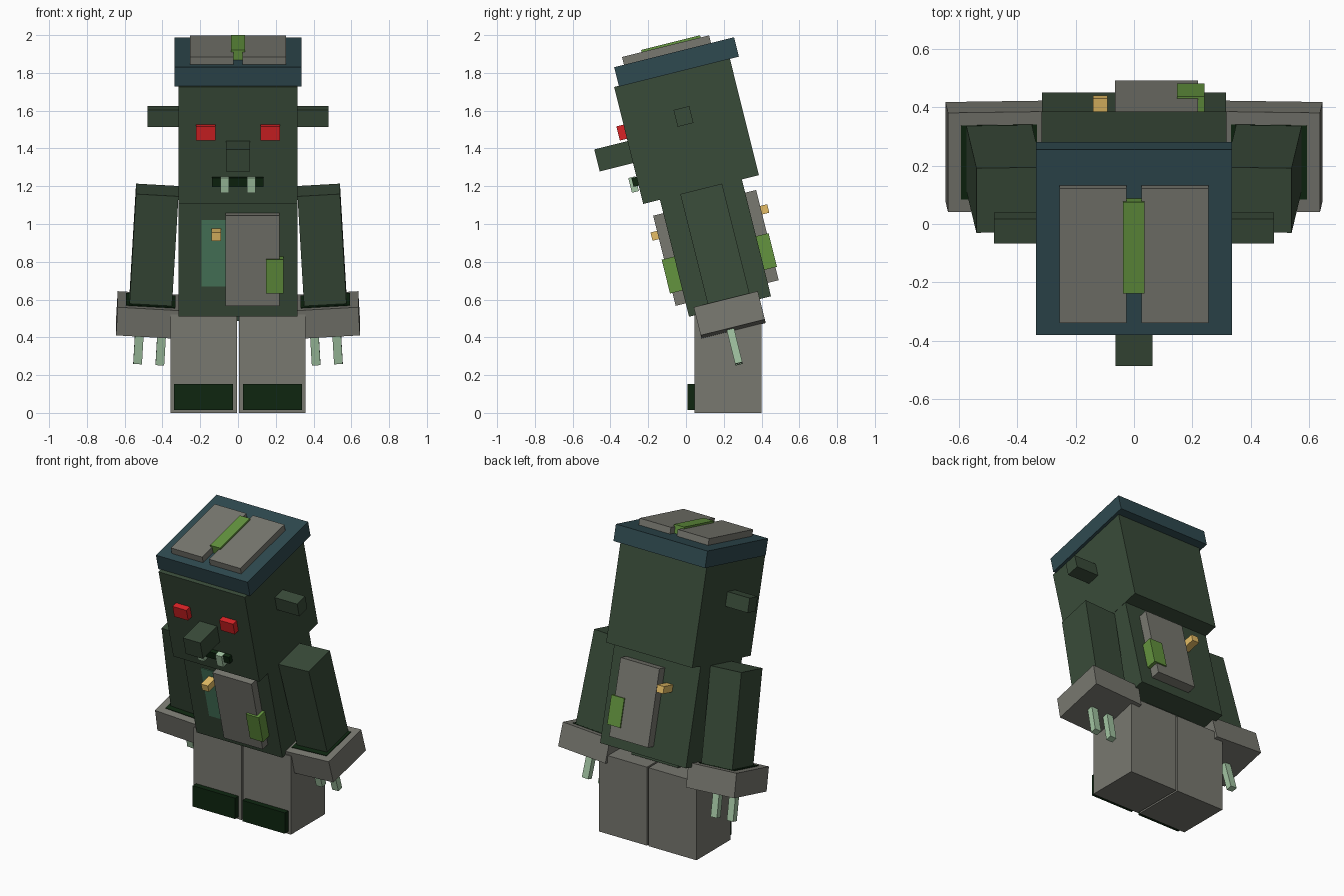
import bpy
import bmesh
import math
from mathutils import Matrix, Vector

if "Cube" in bpy.data.objects:
    bpy.data.objects.remove(bpy.data.objects["Cube"])


def material(name, rgb):
    def lin(c):
        c /= 255
        return c / 12.92 if c <= 0.04045 else ((c + 0.055) / 1.055) ** 2.4
    m = bpy.data.materials.new(name)
    m.diffuse_color = (*[lin(c) for c in rgb], 1)
    m.use_nodes = True
    m.node_tree.nodes["Principled BSDF"].inputs["Base Color"].default_value = m.diffuse_color
    return m


GRAY = material("stone gray", (120, 120, 112))
GREEN = material("forest green", (57, 75, 57))
HAT = material("slate blue", (47, 74, 80))
RED = material("red", (218, 35, 38))
TEAL = material("sea green", (76, 124, 96))
LEAF = material("leaf green", (99, 147, 62))
GOLD = material("gold", (230, 190, 102))
PALE = material("pale green", (163, 197, 163))
DARK = material("darkest green", (14, 38, 16))

LEAN = Matrix.Rotation(math.radians(14), 4, 'X')   # forward lean of upper body
UPRIGHT = Matrix.Identity(4)


def box(name, x, y, z, mat, frame=LEAN):
    """Box from (min, max) ranges, placed in the given frame."""
    size = Vector((x[1] - x[0], y[1] - y[0], z[1] - z[0]))
    mid = Vector((sum(x) / 2, sum(y) / 2, sum(z) / 2))
    bm = bmesh.new()
    bmesh.ops.create_cube(bm, size=1, matrix=Matrix.Translation(mid) @ Matrix.Diagonal((*size, 1)))
    me = bpy.data.meshes.new(name)
    bm.to_mesh(me)
    bm.free()
    me.materials.append(mat)
    ob = bpy.data.objects.new(name, me)
    ob.matrix_world = frame
    bpy.context.collection.objects.link(ob)
    return ob


def span(s, a, b):
    """Range a..b on side s (+1 or -1)."""
    return tuple(sorted((s * a, s * b)))


# Torso, head and flat cap
box("torso", (-.315, .315), (.139, .586), (.49, 1.13), GREEN)
box("head", (-.316, .316), (.048, .679), (1.128, 1.766), GREEN)
box("cap", (-.336, .336), (.074, .728), (1.762, 1.868), HAT)
box("cap_strip", (-.038, .036), (.234, .556), (1.86, 1.922), LEAF)
box("hips", (-.17, .17), (.25, .45), (.44, .50), GREEN)

# Face
box("nose", (-.063, .063), (-.134, .06), (1.351, 1.471), GREEN)
box("mouth", (-.138, .136), (.02, .055), (1.228, 1.276), DARK)

# Chest and back decorations
box("chest_plate", (-.065, .22), (.084, .15), (.563, 1.055), GRAY)
box("back_plate", (-.065, .22), (.576, .646), (.563, 1.055), GRAY)
box("chest_patch", (-.192, -.06), (.134, .145), (.657, 1.018), TEAL)
box("chest_pocket", (.147, .242), (.071, .15), (.634, .818), LEAF)
box("back_pocket", (.147, .242), (.576, .654), (.634, .818), LEAF)
box("chest_button", (-.14, -.09), (.049, .15), (.927, .972), GOLD)
box("back_button", (-.14, -.09), (.576, .684), (.922, .968), GOLD)

for s, side in ((-1, "left"), (1, "right")):
    box(side + "_cap_plate", span(s, .025, .255), (.127, .602), (1.86, 1.91), GRAY)
    box(side + "_ear", span(s, .30, .48), (.324, .41), (1.48, 1.572), GREEN)
    box(side + "_eye", span(s, .12, .222), (.009, .06), (1.484, 1.561), RED)
    box(side + "_tooth", span(s, .047, .093), (.004, .042), (1.20, 1.28), PALE)

    # Arm hangs slightly outwards from the shoulder
    arm = LEAN @ Matrix.Translation((s * .4275, .365, 1.125)) @ Matrix.Rotation(math.radians(-3.3 * s), 4, 'Y')
    box(side + "_arm", (-.1125, .1125), (-.114, .114), (-.62, 0), GREEN, arm)
    box(side + "_cuff", (-.175, .175), (-.19, .16), (-.757, -.603), GRAY, arm)
    box(side + "_cuff_lining", (-.13, .13), (-.145, .115), (-.606, -.599), DARK, arm)
    for i, cx in enumerate((-.068, .05)):
        box(f"{side}_claw_{i + 1}", span(s, cx - .023, cx + .023), (-.05, -.01), (-.942, -.74), PALE, arm)

    # Leg and toe cap
    box(side + "_leg", span(s, .006, .357), (.045, .40), (0, .52), GRAY, UPRIGHT)
    box(side + "_toe", span(s, .027, .338), (.008, .06), (.015, .153), DARK, UPRIGHT)
